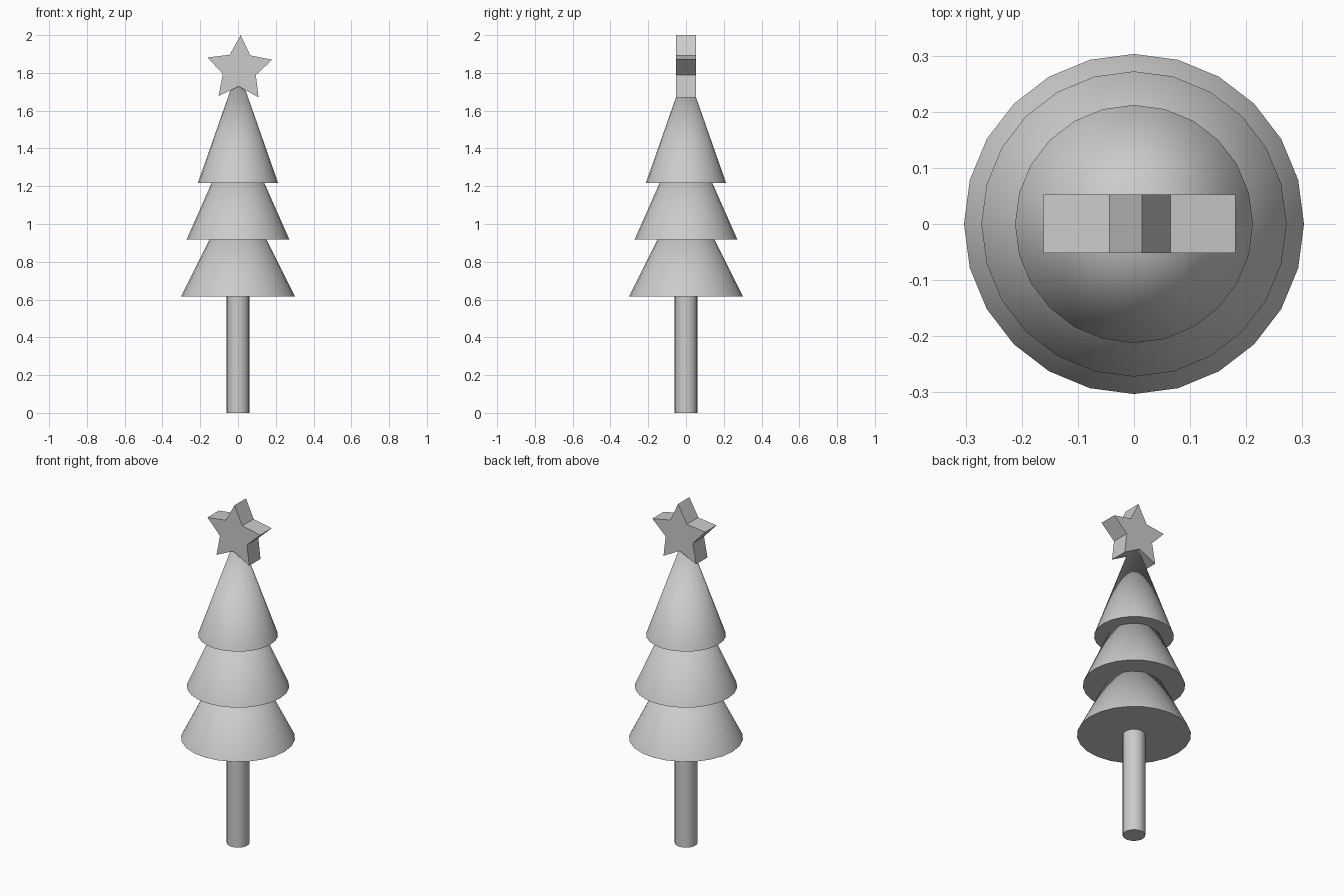
import bpy
import bmesh
from math import sin, cos, radians

cube = bpy.data.objects.get("Cube")
if cube:
    bpy.data.objects.remove(cube, do_unlink=True)

# One plain grey for the whole tree
grey = bpy.data.materials.new("light grey")
grey.use_nodes = True
colour = (0.6, 0.6, 0.6, 1)
grey.diffuse_color = colour
grey.node_tree.nodes["Principled BSDF"].inputs["Base Color"].default_value = colour

SIDES = 24


def round_part(name, radius, top_radius, bottom, height):
    """Smooth upright cone or cylinder with sharp rims."""
    bpy.ops.mesh.primitive_cone_add(
        vertices=SIDES, radius1=radius, radius2=top_radius,
        depth=height, location=(0, 0, bottom + height / 2))
    part = bpy.context.object
    part.name = name
    part.data.materials.append(grey)
    bpy.ops.object.shade_smooth_by_angle(angle=radians(30))


# Trunk
round_part("trunk", 0.06, 0.06, 0, 0.64)

# Foliage tiers, stacked so each overlaps the one below
round_part("lower_tier", 0.303, 0, 0.615, 0.605)
round_part("middle_tier", 0.272, 0, 0.918, 0.615)
round_part("upper_tier", 0.212, 0, 1.218, 0.604)

# Star: five-pointed outline, slightly tilted, extruded front to back
bm = bmesh.new()
outline = []
for i in range(10):
    radius = 0.092 if i % 2 else 0.18
    angle = radians(88 + 36 * i)
    outline.append(bm.verts.new((0.008 + radius * cos(angle), -0.052,
                                 1.82 + radius * sin(angle))))
face = bm.faces.new(outline)
extruded = bmesh.ops.extrude_face_region(bm, geom=[face])["geom"]
back = [v for v in extruded if isinstance(v, bmesh.types.BMVert)]
bmesh.ops.translate(bm, verts=back, vec=(0, 0.105, 0))
bmesh.ops.recalc_face_normals(bm, faces=bm.faces)
mesh = bpy.data.meshes.new("star")
bm.to_mesh(mesh)
bm.free()
mesh.materials.append(grey)
bpy.context.collection.objects.link(bpy.data.objects.new("star", mesh))
